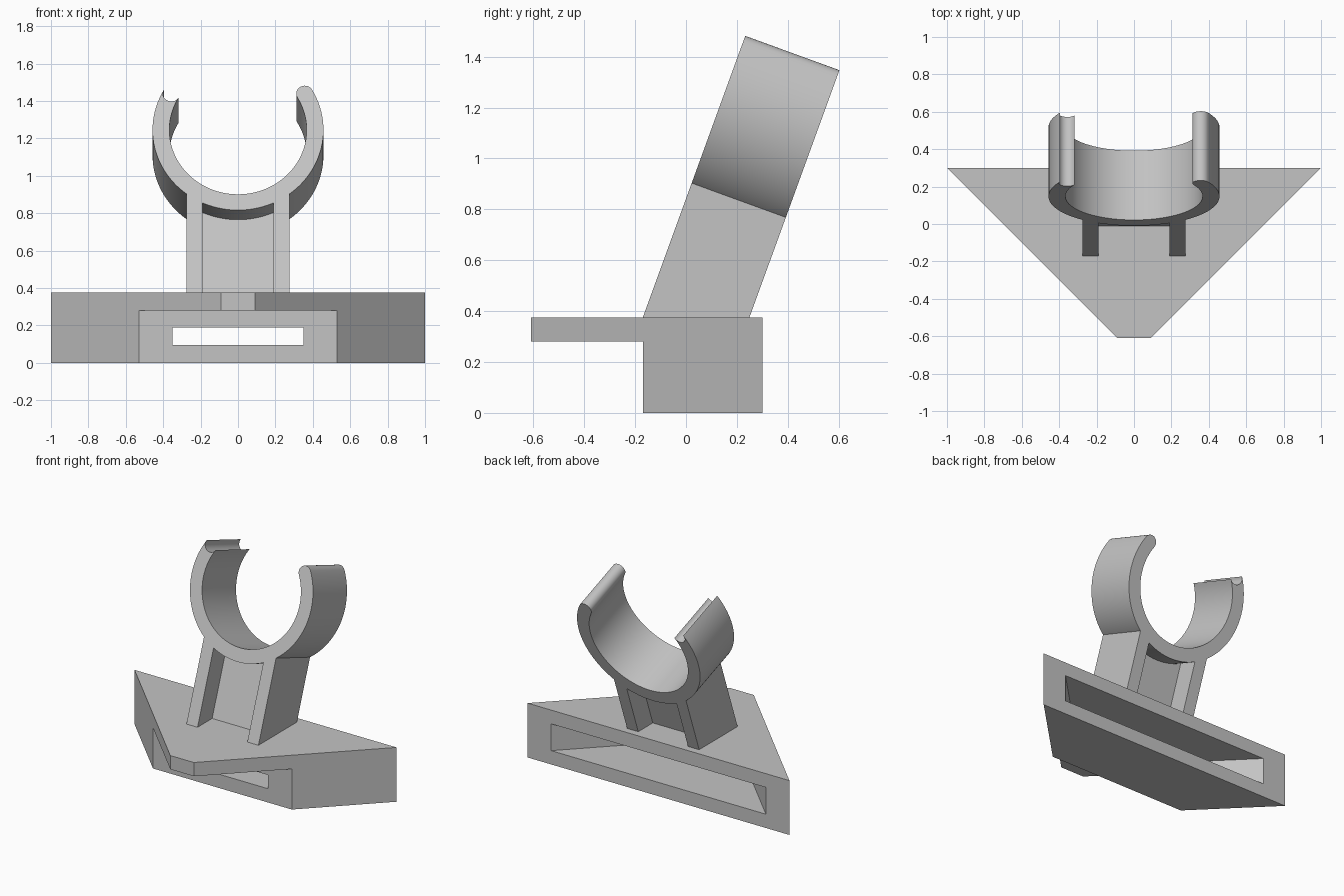
import bpy
import bmesh
from math import sin, cos, radians
from mathutils import Matrix, Vector

cube = bpy.data.objects.get("Cube")
if cube:
    bpy.data.objects.remove(cube, do_unlink=True)

grey = bpy.data.materials.new("plain grey")
grey.use_nodes = True
colour = (0.55, 0.55, 0.55, 1)
grey.diffuse_color = colour
grey.node_tree.nodes["Principled BSDF"].inputs["Base Color"].default_value = colour


def prism(name, outline, offset, place=Matrix()):
    """Extrude a flat closed outline of 3D points by an offset vector."""
    bm = bmesh.new()
    face = bm.faces.new([bm.verts.new(p) for p in outline])
    new = bmesh.ops.extrude_face_region(bm, geom=[face])["geom"]
    moved = [v for v in new if isinstance(v, bmesh.types.BMVert)]
    bmesh.ops.translate(bm, verts=moved, vec=Vector(offset))
    bmesh.ops.transform(bm, matrix=place, verts=bm.verts)
    bmesh.ops.recalc_face_normals(bm, faces=bm.faces)
    mesh = bpy.data.meshes.new(name)
    bm.to_mesh(mesh)
    bm.free()
    mesh.materials.append(grey)
    obj = bpy.data.objects.new(name, mesh)
    bpy.context.collection.objects.link(obj)
    return obj


def wedge(name, front_x, front_y, back_x, back_y, low, high):
    """Upright block whose width changes evenly from front to back."""
    outline = [(-front_x, front_y, low), (front_x, front_y, low),
               (back_x, back_y, low), (-back_x, back_y, low)]
    return prism(name, outline, (0, 0, high - low))


def activate(obj):
    bpy.ops.object.select_all(action='DESELECT')
    obj.select_set(True)
    bpy.context.view_layer.objects.active = obj


def cut(obj, cutter):
    cutter.hide_render = True
    mod = obj.modifiers.new("cut", 'BOOLEAN')
    mod.operation = 'DIFFERENCE'
    mod.solver = 'EXACT'
    mod.object = cutter
    activate(obj)
    bpy.ops.object.modifier_apply(modifier=mod.name)
    bpy.data.objects.remove(cutter, do_unlink=True)


# Tapered base with a front overhang, rear pocket and narrow front slot
TOP = 0.375
base = wedge("base", 0.09, -0.61, 1.0, 0.30, 0, TOP)
cut(base, wedge("overhang_cutter", 1.2, -0.8, 1.2, -0.17, -0.1, 0.28))
cut(base, wedge("pocket_cutter", 0.44, -0.08, 0.84, 0.32, 0.095, 0.28))
cut(base, wedge("slot_cutter", 0.32, -0.20, 0.46, -0.06, 0.095, 0.19))

# Tilted frame of the holder: y runs through its depth, z along the stem
TILT = radians(20)
DEPTH = 0.394
frame = Matrix.Translation((0, -0.17, TOP)) @ Matrix.Rotation(-TILT, 4, 'X')


def stem(name, x0, x1, near, far, height):
    """Tilted bar with a level foot sunk slightly into the base."""
    def foot(y):
        return y * sin(TILT) / cos(TILT) - 0.02
    outline = [(x0, near, foot(near)), (x0, far, foot(far)),
               (x0, far, height), (x0, near, height)]
    return prism(name, outline, (x1 - x0, 0, 0), frame)


# Two side legs and the thin web between them
for side, x0, x1 in (("left", 0.19, 0.275), ("right", -0.275, -0.19)):
    stem(side + "_leg", x0, x1, 0, DEPTH, 0.59)
stem("web", -0.19, 0.19, 0.15, 0.245, 0.53)

# Open clip ring with rounded tips
OUTER, INNER, CENTRE = 0.457, 0.367, 0.927
MID, TIP = (OUTER + INNER) / 2, (OUTER - INNER) / 2


def arc(radius, start, end, steps, cx=0, cz=CENTRE):
    angles = [radians(start + (end - start) * i / steps) for i in range(steps + 1)]
    return [(cx + radius * cos(a), 0, cz + radius * sin(a)) for a in angles]


tip_x, tip_z = MID * cos(radians(30)), CENTRE + MID * sin(radians(30))
profile = arc(OUTER, -210, 30, 72)
profile += arc(TIP, 30, 210, 14, tip_x, tip_z)[1:-1]
profile += arc(INNER, 30, -210, 72)
profile += arc(TIP, -30, -210, 14, -tip_x, tip_z)[1:-1]
ring = prism("clip_ring", profile, (0, DEPTH, 0), frame)
activate(ring)
bpy.ops.object.shade_smooth_by_angle(angle=radians(30))
